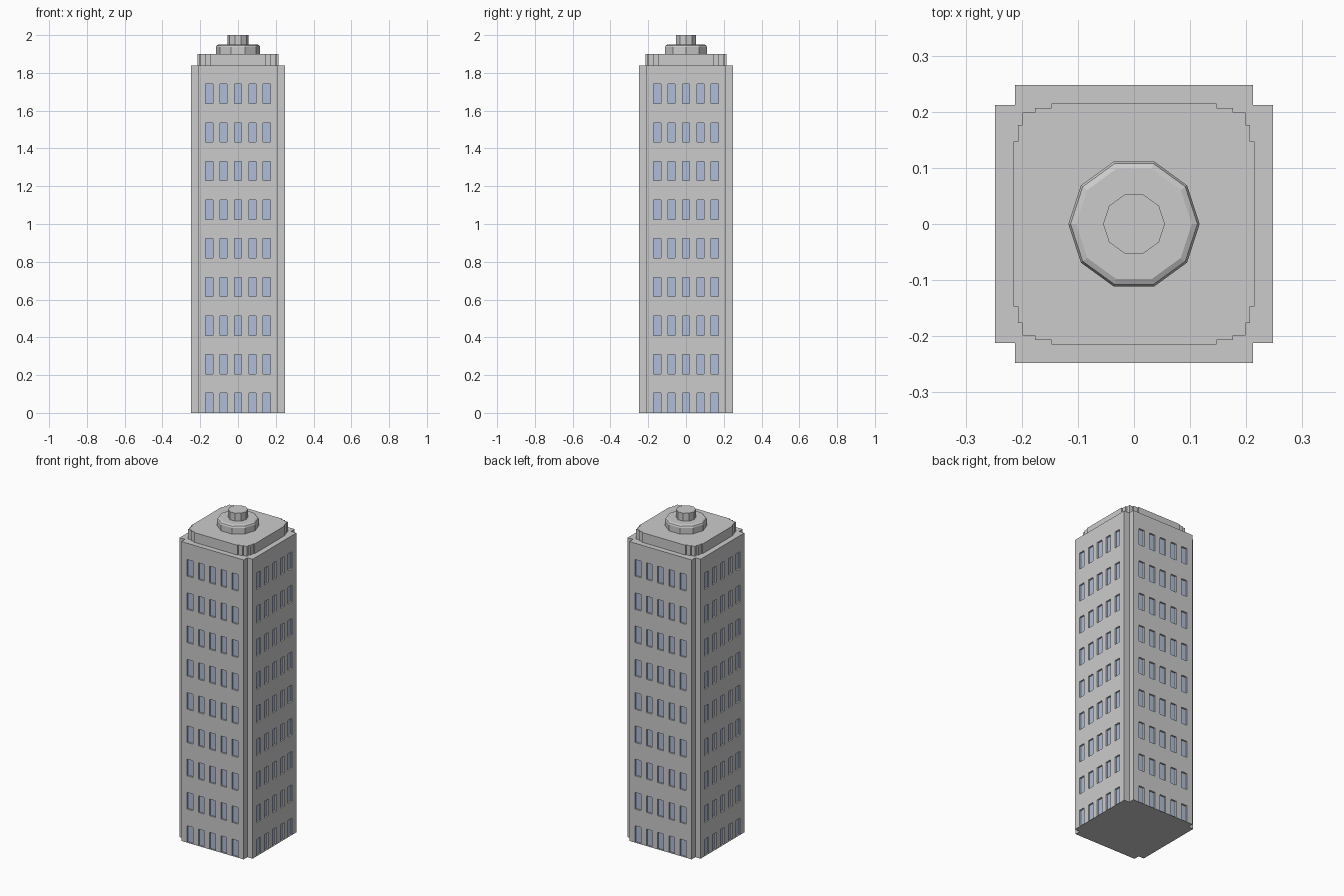
import bpy, bmesh, math
from mathutils import Vector

if "Cube" in bpy.data.objects:
    bpy.data.objects.remove(bpy.data.objects["Cube"])


def make_object(name, bm, mats=()):
    bmesh.ops.recalc_face_normals(bm, faces=bm.faces[:])
    me = bpy.data.meshes.new(name)
    bm.to_mesh(me)
    bm.free()
    for m in mats:
        me.materials.append(m)
    ob = bpy.data.objects.new(name, me)
    bpy.context.collection.objects.link(ob)
    return ob


def four_sides(side):
    """Repeat one side's outline points around all four sides."""
    pts = []
    for k in range(4):
        c, s = [(1, 0), (0, 1), (-1, 0), (0, -1)][k]
        pts += [(c * x - s * y, s * x + c * y) for x, y in side]
    return pts


def loft(rings):
    """Stack rings of 3D points, quads between, caps at the ends."""
    bm = bmesh.new()
    vs = [[bm.verts.new(p) for p in r] for r in rings]
    n = len(vs[0])
    grid = {}
    for i in range(len(vs) - 1):
        for j in range(n):
            k = (j + 1) % n
            grid[i, j] = bm.faces.new((vs[i][j], vs[i][k], vs[i + 1][k], vs[i + 1][j]))
    bm.faces.new(vs[0][::-1])
    bm.faces.new(vs[-1])
    return bm, grid


def drum(name, profile, sides=10):
    rings = [[(r * math.cos(math.tau * k / sides), r * math.sin(math.tau * k / sides), z)
              for k in range(sides)] for r, z in profile]
    return make_object(name, loft(rings)[0])


glass = bpy.data.materials.new("window_glass")
glass.diffuse_color = (0.42, 0.51, 0.70, 1)
glass.use_nodes = True
glass.node_tree.nodes["Principled BSDF"].inputs["Base Color"].default_value = glass.diffuse_color
wall = bpy.data.materials.new("wall_grey")
wall.diffuse_color = (0.8, 0.8, 0.8, 1)
wall.use_nodes = True
wall.node_tree.nodes["Principled BSDF"].inputs["Base Color"].default_value = wall.diffuse_color

# Tower shaft: notched corners, outline and levels split at window edges
A, B = 0.248, 0.212
side = [(-B, -A)]
for i in range(-2, 3):
    side += [(i * 0.0765 - 0.0195, -A), (i * 0.0765 + 0.0195, -A)]
side += [(B, -A), (B, -B)]
outline = four_sides(side)
levels = [0.0]
for i in range(9):
    top = 0.104 + 0.2045 * i
    levels += [top - 0.102, top]
levels.append(1.84)
bm, grid = loft([[(x, y, z) for x, y in outline] for z in levels])

# Recessed windows
windows = [f for (i, j), f in grid.items() if i % 2 == 1 and (j % 13) in (1, 3, 5, 7, 9)]
bm.normal_update()
panes = bmesh.ops.extrude_discrete_faces(bm, faces=windows)["faces"]
bm.normal_update()
for f in panes:
    f.material_index = 1
    bmesh.ops.translate(bm, verts=f.verts[:], vec=f.normal * -0.01)
make_object("tower_shaft", bm, (wall, glass))

# Roof slab with stepped, rounded-looking corners
a, b, c, d, e, g = 0.215, 0.207, 0.199, 0.147, 0.176, 0.199
slab = four_sides([(-e, -c), (-e, -b), (-d, -b), (-d, -a),
                   (d, -a), (d, -b), (e, -b), (e, -c), (g, -c)])
bm, _ = loft([[(x, y, z) for x, y in slab] for z in (1.84, 1.90)])
make_object("roof_slab", bm)

# Ten-sided rooftop drum and cap
drum("roof_drum", [(0.117, 1.90), (0.117, 1.937), (0.113, 1.946), (0.103, 1.951)])
drum("roof_cap", [(0.055, 1.951), (0.055, 2.0)])
